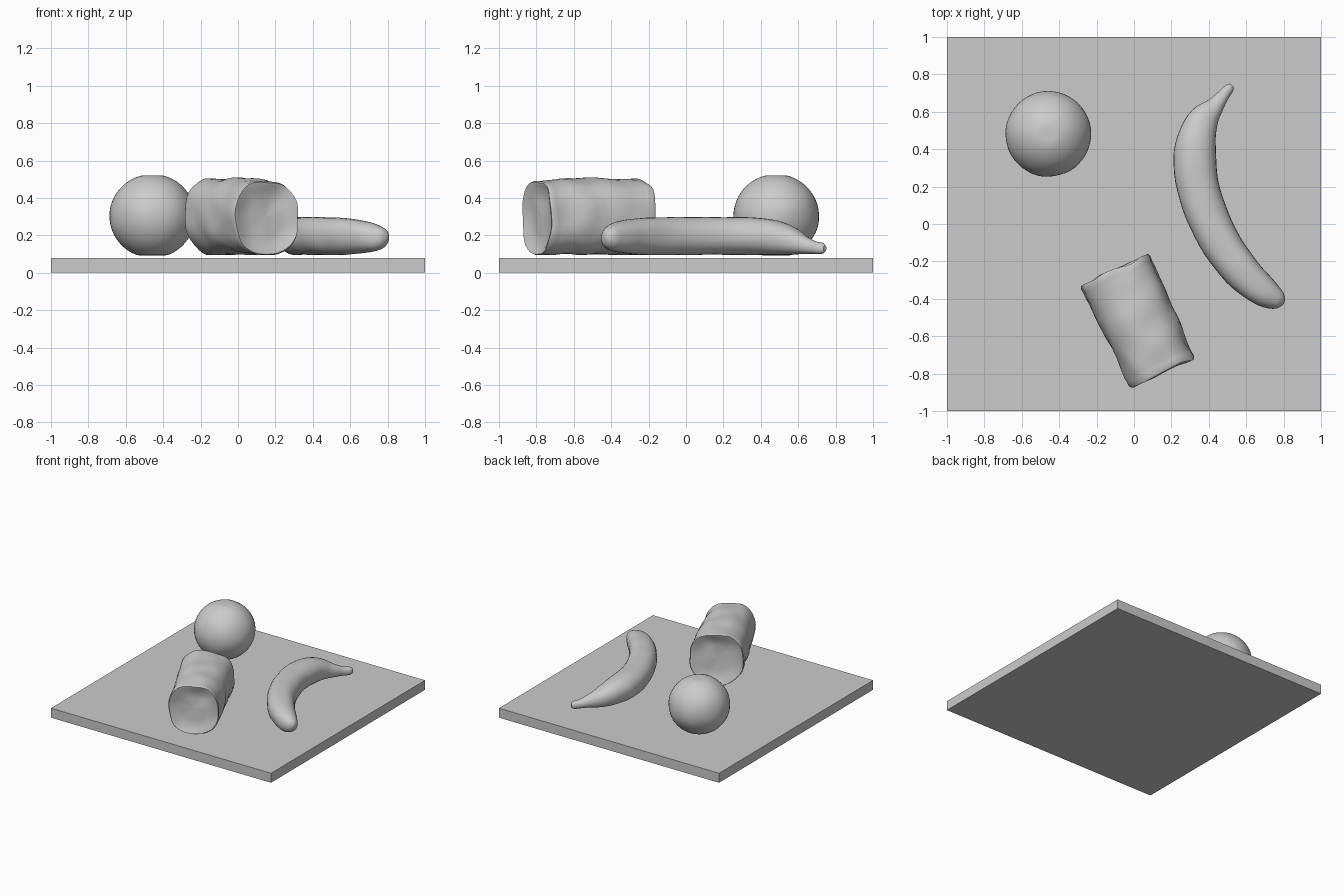
import bpy, bmesh, math
from mathutils import Vector, noise

if "Cube" in bpy.data.objects:
    bpy.data.objects.remove(bpy.data.objects["Cube"])

grey = bpy.data.materials.new("plain grey")
grey.diffuse_color = (0.6, 0.6, 0.6, 1)
grey.use_nodes = True
grey.node_tree.nodes["Principled BSDF"].inputs["Base Color"].default_value = grey.diffuse_color


def finish(name, bm, angle=40):
    bmesh.ops.recalc_face_normals(bm, faces=bm.faces[:])
    me = bpy.data.meshes.new(name)
    bm.to_mesh(me)
    bm.free()
    me.materials.append(grey)
    ob = bpy.data.objects.new(name, me)
    bpy.context.collection.objects.link(ob)
    bpy.ops.object.select_all(action='DESELECT')
    ob.select_set(True)
    bpy.context.view_layer.objects.active = ob
    bpy.ops.object.shade_smooth_by_angle(angle=math.radians(angle))
    return ob


def spow(v, p):
    return math.copysign(abs(v) ** p, v)


def spline(pts, steps):
    """Smooth interpolation through rows of numbers."""
    out = []
    for i in range(len(pts) - 1):
        p = [Vector(pts[min(max(j, 0), len(pts) - 1)]) for j in range(i - 1, i + 3)]
        for s in range(steps):
            t = s / steps
            out.append(0.5 * (2 * p[1] + (p[2] - p[0]) * t
                              + (2 * p[0] - 5 * p[1] + 4 * p[2] - p[3]) * t * t
                              + (3 * p[1] - p[0] - 3 * p[2] + p[3]) * t ** 3))
    return out + [Vector(pts[-1])]


def loft(name, rows, sides, power, rough=0.0, floor=0.0):
    """Rows of x, y, half width, bottom z, top z; each ring stands across the path."""
    bm = bmesh.new()
    rings = []
    n = len(rows)
    ends = Vector((rows[-1][0] - rows[0][0], rows[-1][1] - rows[0][1], 0)).normalized()
    for i, (x, y, w, lo, hi) in enumerate(rows):
        a, b = rows[max(i - 1, 0)], rows[min(i + 1, n - 1)]
        d = Vector((b[0] - a[0], b[1] - a[1], 0)).normalized()
        if d.dot(ends) < 0.2:          # keeps inward-folded end rings facing along the path
            d = ends
        side = Vector((-d.y, d.x, 0))
        ring = []
        for k in range(sides):
            t = 2 * math.pi * k / sides
            co = Vector((x, y, (lo + hi) / 2)) + side * w * spow(math.cos(t), power)
            co.z += (hi - lo) / 2 * spow(math.sin(t), power)
            if rough:
                co += noise.noise_vector(co * 7) * rough
            co.z = max(co.z, floor)
            ring.append(bm.verts.new(co))
        rings.append(ring)
    for r, s in zip(rings, rings[1:]):
        for k in range(sides):
            m = (k + 1) % sides
            bm.faces.new((r[k], r[m], s[m], s[k]))
    bm.faces.new(rings[0])
    bm.faces.new(rings[-1])
    return finish(name, bm)


# Square tray slab
bm = bmesh.new()
bmesh.ops.create_cube(bm, size=1)
for v in bm.verts:
    v.co = Vector((v.co.x * 2, v.co.y * 2, (v.co.z + 0.5) * 0.078))
finish("base_slab", bm, 30)

# Round fruit, slightly flattened above and below
bm = bmesh.new()
bmesh.ops.create_uvsphere(bm, u_segments=48, v_segments=32, radius=1)
for v in bm.verts:
    c = v.co.copy()
    r = 0.229 * (1 + 0.012 * noise.noise(c * 2))
    v.co = Vector((-0.458 + c.x * r, 0.482 + c.y * r,
                   min(max(0.303 + c.z * 0.224, 0.092), 0.521)))
finish("round_fruit", bm)

# Banana, from stem to blunt tip
banana = [
    (0.522, 0.742, 0.012, 0.115, 0.145), (0.508, 0.725, 0.026, 0.102, 0.160),
    (0.475, 0.685, 0.033, 0.100, 0.168), (0.432, 0.630, 0.050, 0.098, 0.200),
    (0.378, 0.565, 0.080, 0.096, 0.248), (0.338, 0.470, 0.102, 0.095, 0.283),
    (0.325, 0.350, 0.114, 0.095, 0.296), (0.340, 0.200, 0.113, 0.095, 0.298),
    (0.402, 0.020, 0.110, 0.095, 0.298), (0.488, -0.140, 0.106, 0.095, 0.297),
    (0.595, -0.275, 0.097, 0.098, 0.290), (0.700, -0.365, 0.080, 0.108, 0.272),
    (0.757, -0.405, 0.060, 0.125, 0.250), (0.785, -0.424, 0.036, 0.150, 0.226),
    (0.796, -0.432, 0.008, 0.180, 0.198)]
loft("banana", spline(banana, 4), 28, 0.9, 0.005, 0.095)

# Cylindrical roll with pinched rims and hollowed ends
back, front = Vector((-0.102, -0.250)), Vector((0.153, -0.795))
profile = [(0.045, 0.05), (0.04, 0.45), (0.028, 0.75), (0.0, 0.90), (-0.006, 0.97),
           (0.015, 1.0), (0.06, 0.99)]
stations = profile + [(0.1 + 0.8 * i / 12, 1.0) for i in range(13)]
stations += [(1 - t, s) for t, s in reversed(profile)]
rows = []
for t, s in stations:
    p = back.lerp(front, t)
    w = (0.207 - 0.016 * t) * s
    mid, h = 0.300 - 0.006 * t, (0.211 - 0.012 * t) * s
    rows.append((p.x, p.y, w, mid - h, mid + h))
loft("roll", rows, 44, 0.86, 0.016, 0.095)
